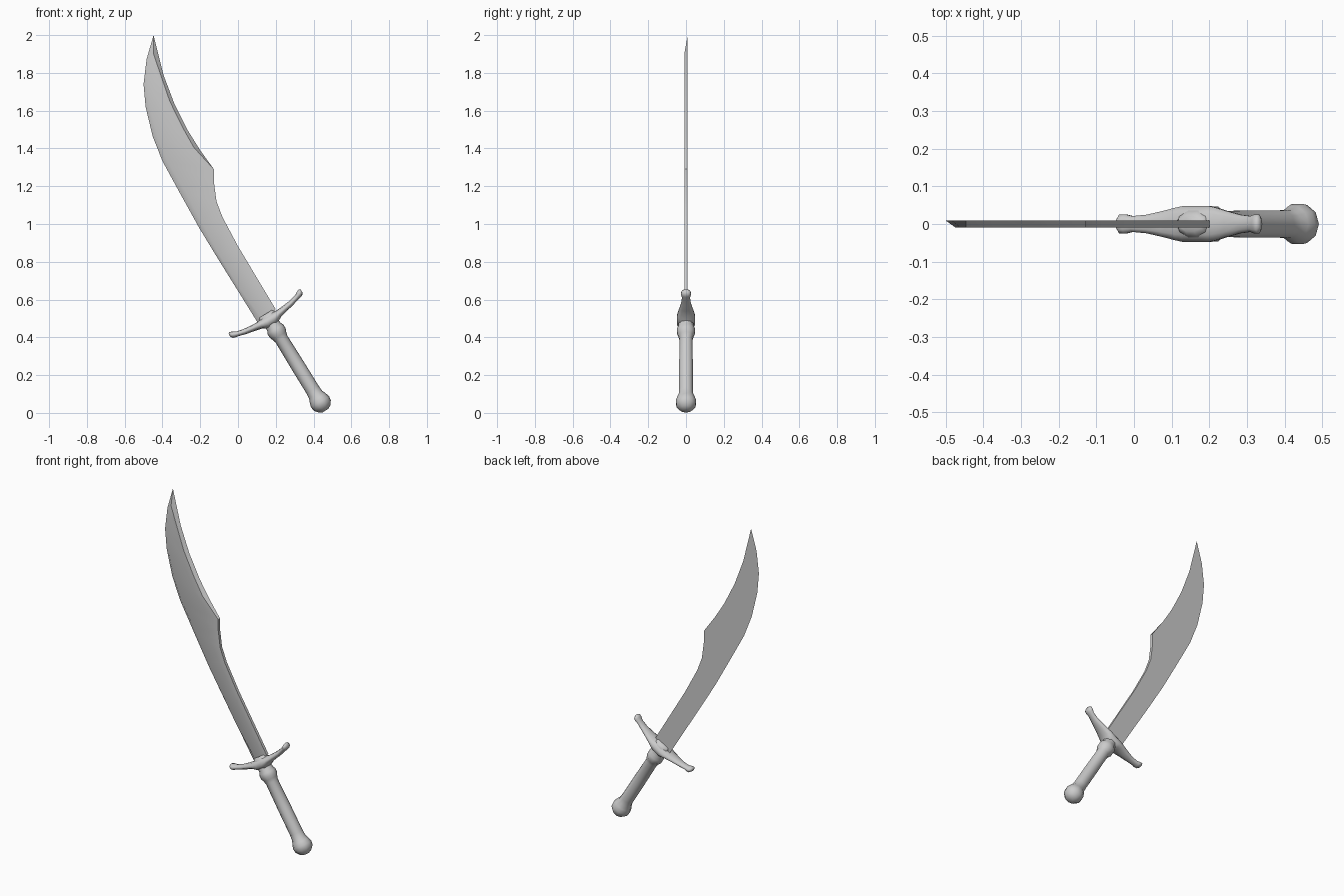
import bpy, bmesh, math
from mathutils import Vector

if "Cube" in bpy.data.objects:
    bpy.data.objects.remove(bpy.data.objects["Cube"])

AXIS = Vector((-0.524, 0, 0.852))     # pommel to blade
SIDE = Vector((0.852, 0, 0.524))      # along the guard
Y = Vector((0, 1, 0))
END = Vector((0.463, 0, 0.012))       # bottom of pommel


def finish(name, bm, angle):
    bmesh.ops.recalc_face_normals(bm, faces=bm.faces[:])
    me = bpy.data.meshes.new(name)
    bm.to_mesh(me)
    bm.free()
    ob = bpy.data.objects.new(name, me)
    bpy.context.collection.objects.link(ob)
    bpy.ops.object.select_all(action='DESELECT')
    ob.select_set(True)
    bpy.context.view_layer.objects.active = ob
    bpy.ops.object.shade_smooth_by_angle(angle=math.radians(angle))
    return ob


def loft(name, rings, across, n):
    """rings: (centre, half size along 'across', half size along y)"""
    bm = bmesh.new()
    loops = []
    for c, a, b in rings:
        loops.append([bm.verts.new(c + across * a * math.cos(2 * math.pi * i / n)
                                   + Y * b * math.sin(2 * math.pi * i / n)) for i in range(n)])
    for p, q in zip(loops, loops[1:]):
        for i in range(n):
            j = (i + 1) % n
            bm.faces.new((p[i], p[j], q[j], q[i]))
    bm.faces.new(loops[0])
    bm.faces.new(loops[-1])
    return finish(name, bm, 60)


# Pommel, grip and collar: one turned profile (distance, radius)
profile = [(0, .018), (.01, .036), (.032, .053), (.055, .056), (.078, .049), (.1, .040),
           (.13, .038), (.28, .038), (.445, .036), (.465, .042), (.482, .049), (.505, .049),
           (.522, .041), (.545, .040)]
loft("grip_and_pommel", [(END + AXIS * t, r, r) for t, r in profile], SIDE, 10)

# Cross guard: mirrored half (offset, rise, half height, half depth)
half = [(.02, .003, .035, .050), (.04, .006, .028, .050), (.06, .010, .021, .046),
        (.10, .016, .017, .036), (.145, .023, .015, .026), (.185, .034, .014, .022),
        (.203, .041, .018, .027), (.216, .046, .018, .026), (.224, .049, .009, .013)]
centre = END + AXIS * 0.557
stations = [(-p, r, h, d) for p, r, h, d in reversed(half)] + half
loft("cross_guard", [(centre + SIDE * p + AXIS * r, h, d) for p, r, h, d in stations], AXIS, 10)

# Blade socket on top of the guard
loft("blade_socket", [(centre + AXIS * t, a, d) for t, a, d in
                      [(0, .055, .045), (.03, .05, .036), (.045, .042, .02)]], SIDE, 10)

# Blade: flat back outline, front outline drawn in along the sharpened edges
tip = (-.447, 2.0)
left = [(-.484, 1.873), (-.5, 1.74), (-.489, 1.619), (-.452, 1.465), (-.40, 1.333),
        (-.31, 1.168), (-.204, .977), (-.098, .803), (.008, .633), (.103, .48)]
right = [(-.394, 1.788), (-.336, 1.634), (-.267, 1.497), (-.204, 1.396), (-.128, 1.29),
         (-.128, 1.226), (-.114, 1.12), (-.082, 1.036), (.0, .882), (.2, .548)]
bm = bmesh.new()


def vert(p, y):
    return bm.verts.new((p[0], y, p[1]))


back = [[vert(tip, .009)], [], []]
front = [[vert((-.447, 1.9), -.009)], [], []]
for i, (l, r) in enumerate(zip(left, right)):
    l, r = Vector(l), Vector(r)
    step = (r - l).normalized() * .03
    back[1].append(vert(l, .009))
    back[2].append(vert(r, .009))
    front[1].append(vert(l + step, -.009))
    front[2].append(vert(r - step if i < 4 else r, -.009))
for (t,), ls, rs in (back, front):
    bm.faces.new((t, ls[0], rs[0]))
    for i in range(len(ls) - 1):
        bm.faces.new((ls[i], ls[i + 1], rs[i + 1], rs[i]))
for k in (1, 2):
    b, f = back[0] + back[k], front[0] + front[k]
    for i in range(len(b) - 1):
        bm.faces.new((b[i], b[i + 1], f[i + 1], f[i]))
bm.faces.new((back[1][-1], back[2][-1], front[2][-1], front[1][-1]))
finish("blade", bm, 40)
